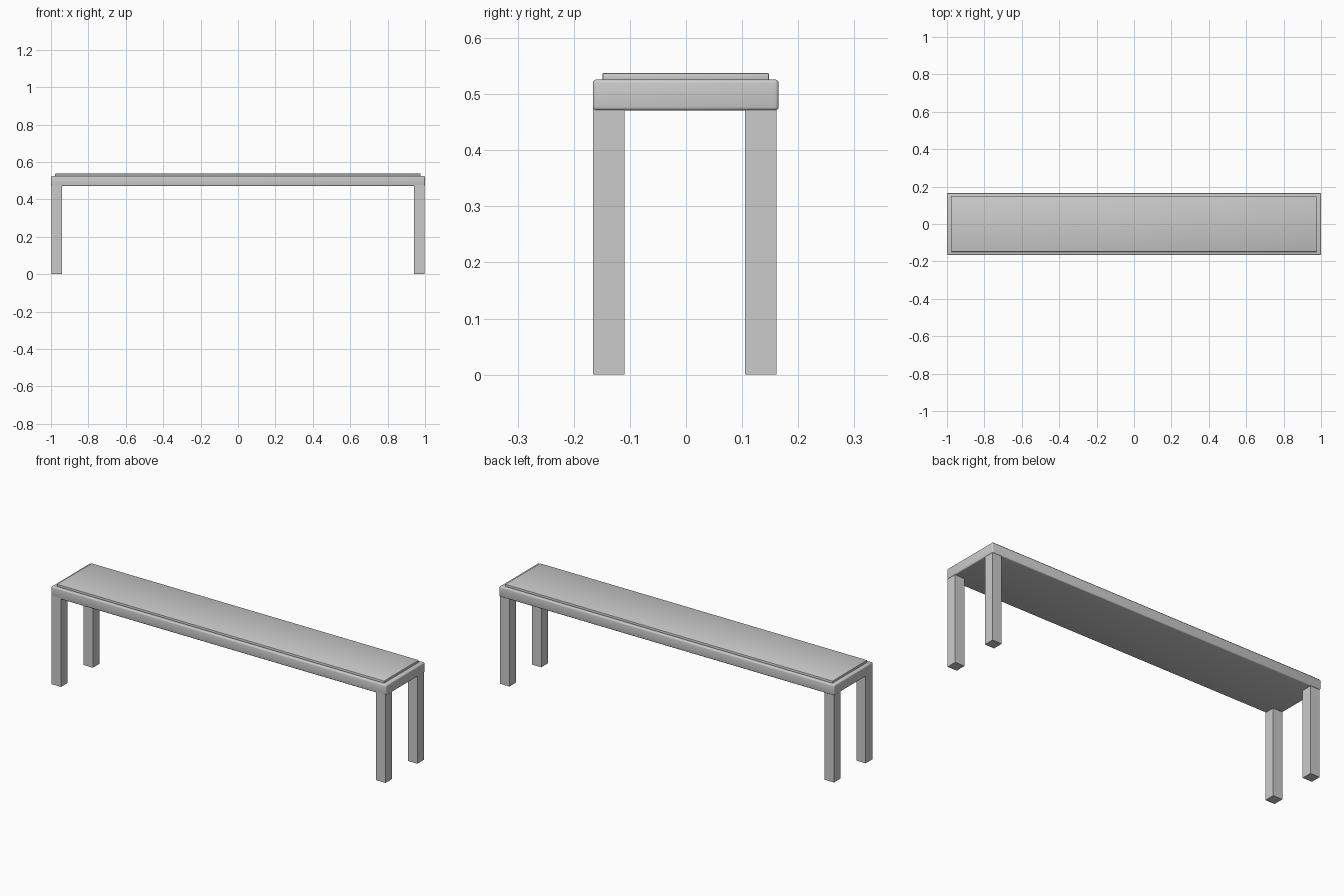
import bpy

if "Cube" in bpy.data.objects:
    bpy.data.objects.remove(bpy.data.objects["Cube"])


def box(name, x, y, z, bevel=0.0, segments=3):
    """Box from (min, max) ranges, with optional rounded edges."""
    bpy.ops.mesh.primitive_cube_add(size=1)
    ob = bpy.context.object
    ob.name = name
    ob.location = [(a + b) / 2 for a, b in (x, y, z)]
    ob.scale = [b - a for a, b in (x, y, z)]
    bpy.ops.object.transform_apply(location=False, rotation=False, scale=True)
    if bevel:
        mod = ob.modifiers.new("rounded_edges", 'BEVEL')
        mod.width = bevel
        mod.segments = segments
        bpy.ops.object.modifier_apply(modifier=mod.name)
        bpy.ops.object.shade_smooth_by_angle()
    return ob


# Seat slab with softly rounded edges
box("seat", (-1.0, 1.0), (-0.166, 0.165), (0.471, 0.526), 0.006)

# Thin raised pad on top of the seat
box("seat_pad", (-0.978, 0.976), (-0.149, 0.148), (0.52, 0.538), 0.003, 2)

# Four square legs, back pair slightly inset
for side, x in (("left", (-0.996, -0.94)), ("right", (0.941, 0.997))):
    for end, y in (("front", (-0.166, -0.11)), ("back", (0.105, 0.161))):
        box(f"{end}_{side}_leg", x, y, (0.0, 0.478))
